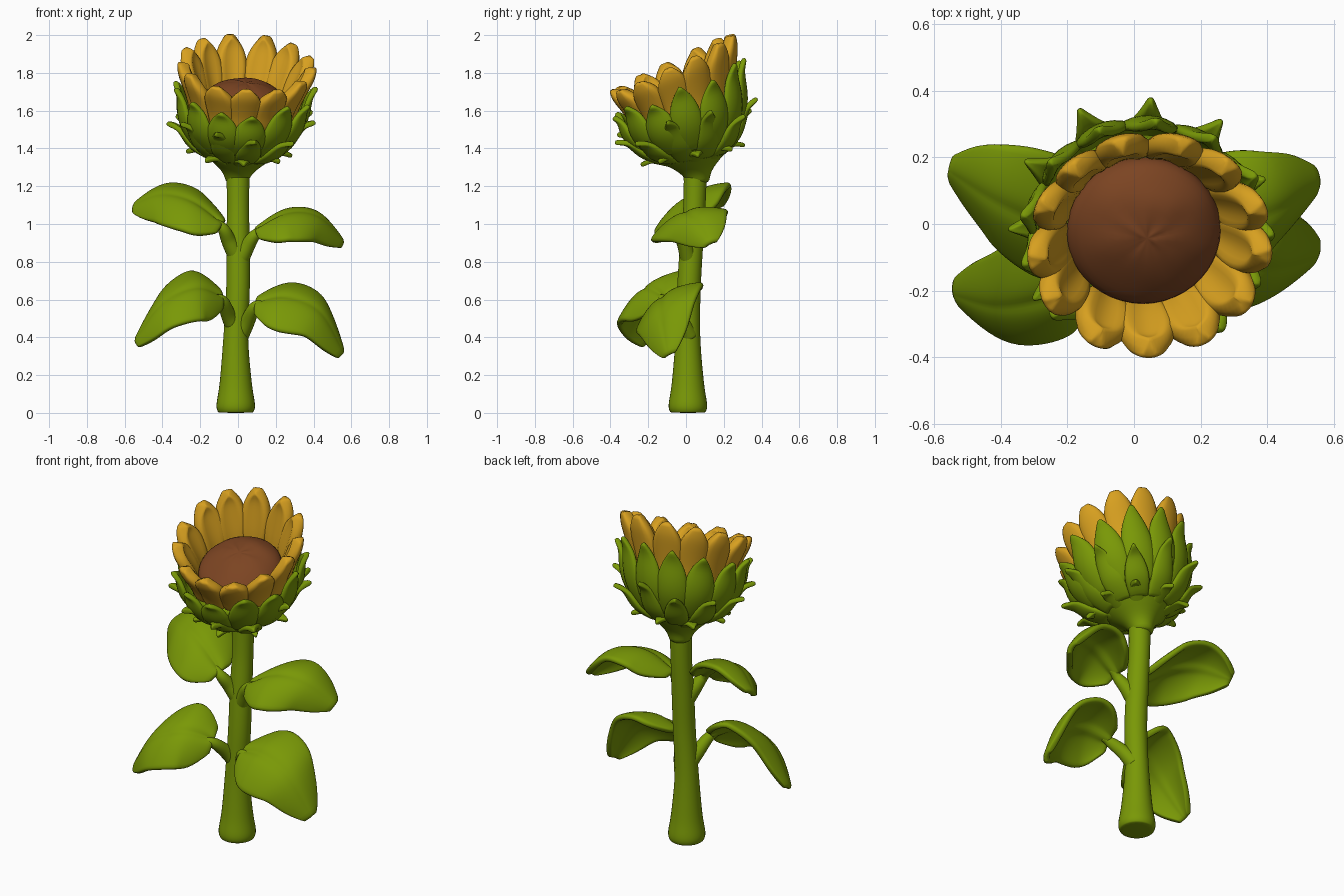
import bpy, bmesh, math, random
from mathutils import Vector, Matrix

if "Cube" in bpy.data.objects:
    bpy.data.objects.remove(bpy.data.objects["Cube"])

random.seed(4)


def material(name, rgb):
    m = bpy.data.materials.new(name)
    m.diffuse_color = (*rgb, 1)
    m.use_nodes = True
    m.node_tree.nodes["Principled BSDF"].inputs["Base Color"].default_value = m.diffuse_color
    return m


GREEN = material("leaf green", (0.192, 0.315, 0.002))
YELLOW = material("petal yellow", (0.68, 0.35, 0.014))
BROWN = material("seed brown", (0.20, 0.058, 0.016))


def sample(pts, t):
    """Smooth (Catmull-Rom) point on a list of tuples, t in 0..1."""
    n = len(pts) - 1
    i = min(int(t * n), n - 1)
    f = t * n - i
    p = [Vector(pts[min(max(j, 0), n)]) for j in range(i - 1, i + 3)]
    return (2 * p[1] + (p[2] - p[0]) * f + (2 * p[0] - 5 * p[1] + 4 * p[2] - p[3]) * f * f
            + (3 * p[1] - p[0] - 3 * p[2] + p[3]) * f ** 3) / 2


def value(vals, t):
    return sample([(v, 0) for v in vals], t)[0]


def finish(name, bm, mat, thickness=0, subsurf=1):
    bmesh.ops.recalc_face_normals(bm, faces=bm.faces)
    me = bpy.data.meshes.new(name)
    bm.to_mesh(me)
    bm.free()
    me.materials.append(mat)
    for p in me.polygons:
        p.use_smooth = True
    ob = bpy.data.objects.new(name, me)
    bpy.context.collection.objects.link(ob)
    if thickness:
        s = ob.modifiers.new("thickness", 'SOLIDIFY')
        s.thickness = thickness
        s.offset = 0
    if subsurf:
        s = ob.modifiers.new("smooth", 'SUBSURF')
        s.levels = s.render_levels = subsurf
    return ob


def sheet(bm, fn, nu, nt):
    """Grid of faces from fn(u in -1..1, t in 0..1)."""
    g = [[bm.verts.new(fn(2 * i / nu - 1, j / nt)) for i in range(nu + 1)] for j in range(nt + 1)]
    for j in range(nt):
        for i in range(nu):
            bm.faces.new((g[j][i], g[j][i + 1], g[j + 1][i + 1], g[j + 1][i]))


def loft(bm, rings):
    """Skin closed rings and cap both ends."""
    vs = [[bm.verts.new(p) for p in r] for r in rings]
    n = len(vs[0])
    for a, b in zip(vs, vs[1:]):
        for i in range(n):
            bm.faces.new((a[i], a[(i + 1) % n], b[(i + 1) % n], b[i]))
    bm.faces.new(vs[0])
    bm.faces.new(vs[-1])


def tube(bm, pts, flat=False, steps=14, n=14):
    """Round tube along (x, y, z, radius) points."""
    rings = []
    for k in range(steps + 1):
        t = k / steps
        p = sample(pts, t)
        d = (sample(pts, min(t + .02, 1)) - sample(pts, max(t - .02, 0))).xyz
        q = Vector((0, 0, 1)).rotation_difference(Vector((0, 0, 1)) if flat else d)
        rings.append([p.xyz + q @ Vector((math.cos(a), math.sin(a), 0)) * p[3]
                      for a in (2 * math.pi * i / n for i in range(n))])
    loft(bm, rings)


def head(r, a, h):
    """Point in the bent flower head: radius, angle, height along its axis."""
    k = h / 0.55
    c = Vector((0, .05, 1.30)).lerp(Vector((.048, -.064, 1.845)), k)
    rot = Matrix.Rotation(math.radians(3), 3, 'Y') @ Matrix.Rotation(math.radians(8 + 17 * k), 3, 'X')
    return c + rot @ Vector((r * math.cos(a), r * math.sin(a), 0))


# stem with flared foot
bm = bmesh.new()
tube(bm, [(-.012, .01, 0, .093), (-.012, .01, .04, .105), (-.012, .01, .16, .087), (-.012, .01, .4, .067),
          (0, .015, .65, .064), (0, .03, .9, .063), (0, .045, 1.1, .06), (0, .05, 1.33, .064)],
     flat=True, steps=28, n=16)
finish("stem", bm, GREEN)


# cup below the flower
def head_rings(profile, n, jitter=0):
    return [[head(r, 2 * math.pi * i / n, h + random.uniform(-jitter, jitter)) for i in range(n)]
            for h, r in profile]


bm = bmesh.new()
loft(bm, head_rings([(-.09, .056), (-.06, .064), (-.03, .08), (.0, .108), (.04, .16), (.09, .22), (.16, .265),
                     (.22, .275), (.27, .25), (.28, .2)], 24))
finish("flower_cup", bm, GREEN)

# seed disc
bm = bmesh.new()
loft(bm, head_rings([(.28, .235), (.345, .238), (.375, .222), (.41, .175), (.437, .12),
                     (.45, .06), (.453, .015)], 22, .006))
finish("seed_disc", bm, BROWN)


# rings of petals and sepals around the head
def whorl(name, mat, count, phase, profile, widths, bulge, thick, jitter, nt=8):
    bm = bmesh.new()
    for k in range(count):
        a0 = 2 * math.pi * (k + phase) / count + random.uniform(-.04, .04)
        s = 1 + random.uniform(-jitter, jitter)
        h0 = profile[0][0]

        def fn(u, t):
            h, r = sample(profile, t)
            w = value(widths, t)
            r += bulge * (1 - u * u) * math.sin(math.pi * min(t + .15, 1) * .9)
            return head(r, a0 + u * w / r, h0 + (h - h0) * s)
        sheet(bm, fn, 4, nt)
    finish(name, bm, mat, thick)


whorl("petals", YELLOW, 13, .75, [(.27, .24), (.36, .258), (.45, .295), (.515, .328), (.56, .336)],
      [.055, .08, .088, .062, .010], .018, .064, .03)
whorl("upper_sepals", GREEN, 13, .07, [(.10, .22), (.20, .292), (.29, .322), (.37, .337), (.425, .374)],
      [.07, .092, .088, .055, .006], .022, .03, .08)
whorl("middle_sepals", GREEN, 11, .6, [(.05, .155), (.11, .245), (.175, .29), (.225, .33), (.25, .395)],
      [.05, .07, .062, .038, .006], .016, .028, .2)
whorl("lower_sepals", GREEN, 8, .1, [(.02, .095), (.055, .165), (.075, .21), (.075, .24), (.062, .28)],
      [.03, .045, .042, .028, .006], .01, .024, .2)


# leaves: midrib path, half-width vector, edge droop and stalk root height
def leaf(name, path, half, droop, root):
    half = Vector(half)
    base = Vector(path[0])

    def fn(u, t):
        p = sample(path, t)
        d = (sample(path, min(t + .03, 1)) - sample(path, max(t - .03, 0))).normalized()
        side = half - d * half.dot(d) * .6
        up = d.cross(side).normalized()
        if up.z < 0:
            up = -up
        w = value([.36, .94, 1.07, 1.04, .9, .62, .17], t)
        groove = .02 * math.exp(-(u / .1) ** 2) * (1 - t)
        return p + side * u * w - up * (droop * u * u * w + groove)
    bm = bmesh.new()
    sheet(bm, fn, 16, 14)
    finish(name + "_blade", bm, GREEN, .034)
    bm = bmesh.new()
    sx = math.copysign(1, base.x)
    inner = sample(path, .14)
    tube(bm, [(sx * .005, .02, root - .04, .052), (sx * .048, base.y * .3 + .005, root + .04, .043),
              (base.x, base.y, base.z - .018, .032), (inner.x, inner.y, inner.z - .02, .014)], n=10)
    finish(name + "_stalk", bm, GREEN)


leaf("upper_left_leaf", [(-.08, -.05, .995), (-.24, -.01, 1.115), (-.41, .07, 1.15), (-.555, .17, 1.085)],
     (.01, .175, .11), .065, .87)
leaf("upper_right_leaf", [(.09, -.03, .96), (.25, -.01, 1.05), (.42, .04, 1.035), (.555, .13, .895)],
     (.02, .185, .07), .08, .84)
leaf("lower_left_leaf", [(-.08, -.11, .61), (-.22, -.205, .66), (-.40, -.245, .57), (-.54, -.205, .365)],
     (-.01, .155, .12), .06, .47)
leaf("lower_right_leaf", [(.09, -.09, .58), (.25, -.12, .61), (.43, -.13, .53), (.55, -.09, .305)],
     (.05, .16, .115), .065, .44)
